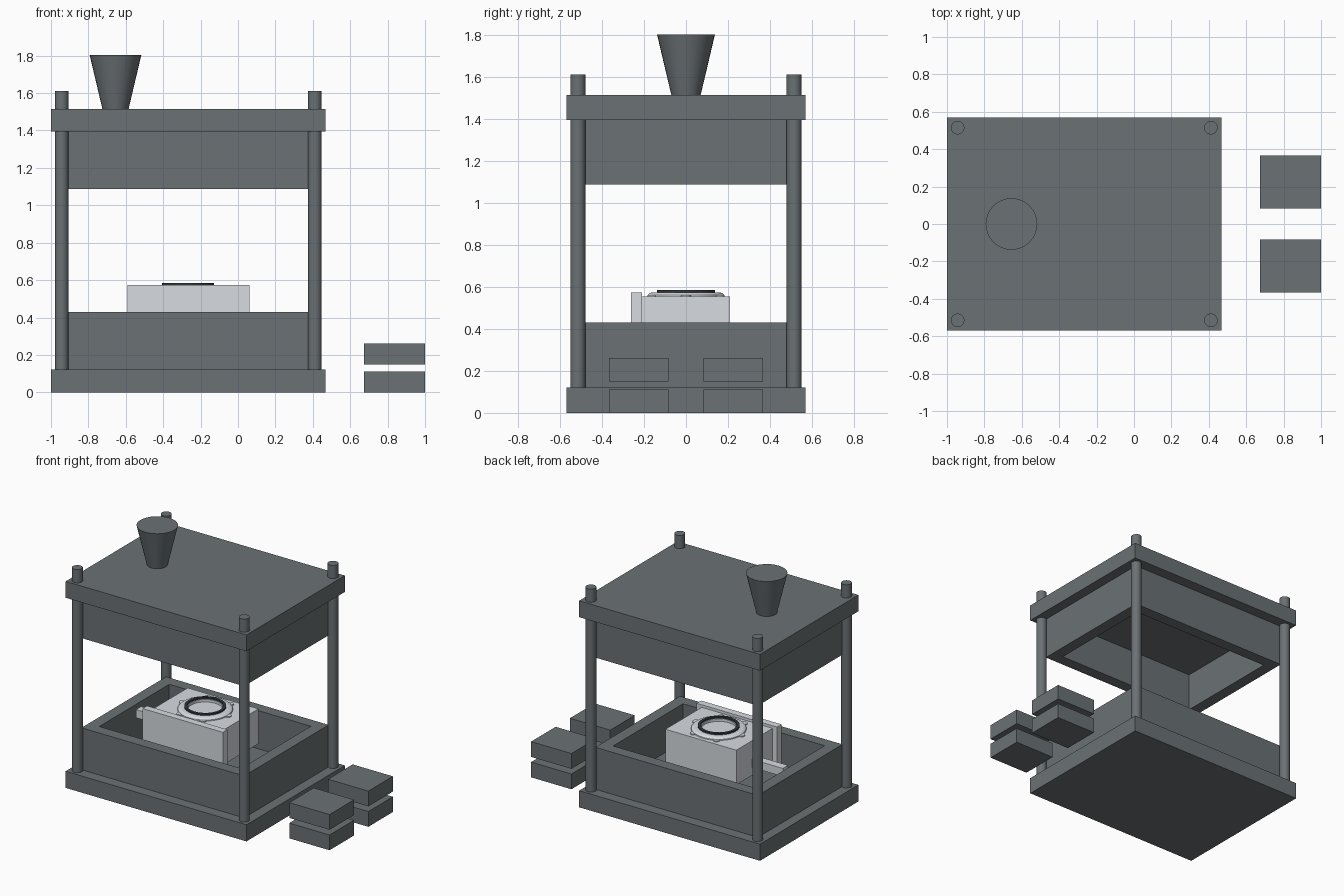
import bpy, bmesh, math
from mathutils import Matrix

if "Cube" in bpy.data.objects:
    bpy.data.objects.remove(bpy.data.objects["Cube"])


def material(name, rgb):
    m = bpy.data.materials.new(name)
    m.diffuse_color = (*rgb, 1)
    m.use_nodes = True
    m.node_tree.nodes["Principled BSDF"].inputs["Base Color"].default_value = m.diffuse_color
    return m


STEEL = material("dark_steel", (0.145, 0.165, 0.175))
LIGHT = material("light_metal", (0.68, 0.71, 0.75))
BLACK = material("seal_black", (0.035, 0.045, 0.045))


def finish(bm, name, mat, smooth=False):
    bmesh.ops.recalc_face_normals(bm, faces=bm.faces[:])
    me = bpy.data.meshes.new(name)
    bm.to_mesh(me)
    bm.free()
    me.materials.append(mat)
    ob = bpy.data.objects.new(name, me)
    bpy.context.collection.objects.link(ob)
    if smooth:
        bpy.ops.object.select_all(action='DESELECT')
        ob.select_set(True)
        bpy.context.view_layer.objects.active = ob
        bpy.ops.object.shade_smooth_by_angle(angle=math.radians(35))
    return ob


def box_bm(x, y, z):
    bm = bmesh.new()
    bmesh.ops.create_cube(bm, size=1)
    for v in bm.verts:
        v.co = [r[0] if c < 0 else r[1] for c, r in zip(v.co, (x, y, z))]
    return bm


def box(name, x, y, z, mat=STEEL):
    return finish(box_bm(x, y, z), name, mat)


def tray(name, x, y, z, wall, depth, up):
    """Box with a rectangular pocket in its top or bottom face."""
    bm = box_bm(x, y, z)
    bm.normal_update()
    f = next(f for f in bm.faces if f.normal.z * up > 0.9)
    bmesh.ops.inset_region(bm, faces=[f], thickness=wall)
    top = bmesh.ops.extrude_discrete_faces(bm, faces=[f])["faces"][0]
    bmesh.ops.translate(bm, verts=top.verts[:], vec=(0, 0, -up * depth))
    return finish(bm, name, STEEL)


def cone(name, x, y, z0, z1, r0, r1, mat=STEEL, seg=32):
    bm = bmesh.new()
    bmesh.ops.create_cone(bm, cap_ends=True, segments=seg, radius1=r0, radius2=r1,
                          depth=z1 - z0, matrix=Matrix.Translation((x, y, (z0 + z1) / 2)))
    return finish(bm, name, mat, True)


def ring(name, x, y, profile, mat, seg=48):
    """Revolve a closed (radius, z) profile about a vertical axis."""
    bm = bmesh.new()
    loops = [[bm.verts.new((x + r * math.cos(a), y + r * math.sin(a), z)) for r, z in profile]
             for a in (2 * math.pi * i / seg for i in range(seg))]
    n = len(profile)
    for i in range(seg):
        a, b = loops[i], loops[(i + 1) % seg]
        for j in range(n):
            k = (j + 1) % n
            bm.faces.new((a[j], b[j], b[k], a[k]))
    return finish(bm, name, mat, True)


# Press frame: plates, mould halves, guide posts
PX, PY = (-1, 0.468), (-0.57, 0.57)
box("base_plate", PX, PY, (0, 0.122))
box("top_plate", PX, PY, (1.395, 1.515))
MX, MY = (-0.927, 0.393), (-0.49, 0.49)
tray("lower_mould", MX, MY, (0.122, 0.43), 0.12, 0.28, 1)
tray("upper_mould", MX, MY, (1.088, 1.395), 0.12, 0.28, -1)
for x in (-0.943, 0.411):
    for y in (-0.515, 0.515):
        cone("guide_post", x, y, 0.1, 1.612, 0.036, 0.036)

# Feed hopper
cone("feed_hopper", -0.655, 0, 1.515, 1.803, 0.07, 0.138)

# Moulded housing, centred on the parting plane
CX = -0.266
box("housing_block", (-0.555, 0.02), (-0.21, 0.21), (0.3, 0.555), LIGHT)
box("housing_side_plate", (-0.592, 0.061), (-0.262, -0.21), (0.286, 0.574), LIGHT)
box("feed_runner", (-0.807, -0.555), (-0.03, 0.03), (0.36, 0.42), LIGHT)
ring("housing_flange", CX, 0, [(0.115, 0.55), (0.185, 0.55), (0.183, 0.562),
                               (0.175, 0.57), (0.16, 0.574), (0.115, 0.574)], LIGHT)
ring("seal_ring", CX, 0, [(0.12, 0.55), (0.139, 0.55), (0.139, 0.585), (0.12, 0.585)], BLACK)
for i in range(6):
    a = math.radians(60 * i)
    cone("flange_bolt", CX + 0.185 * math.cos(a), 0.185 * math.sin(a),
         0.55, 0.562, 0.024, 0.024, LIGHT, 16)

# Spare blocks stacked beside the press
for s in (-1, 1):
    for z in ((0, 0.112), (0.15, 0.262)):
        box("spare_block", (0.673, 1), sorted((s * 0.083, s * 0.367)), z)
